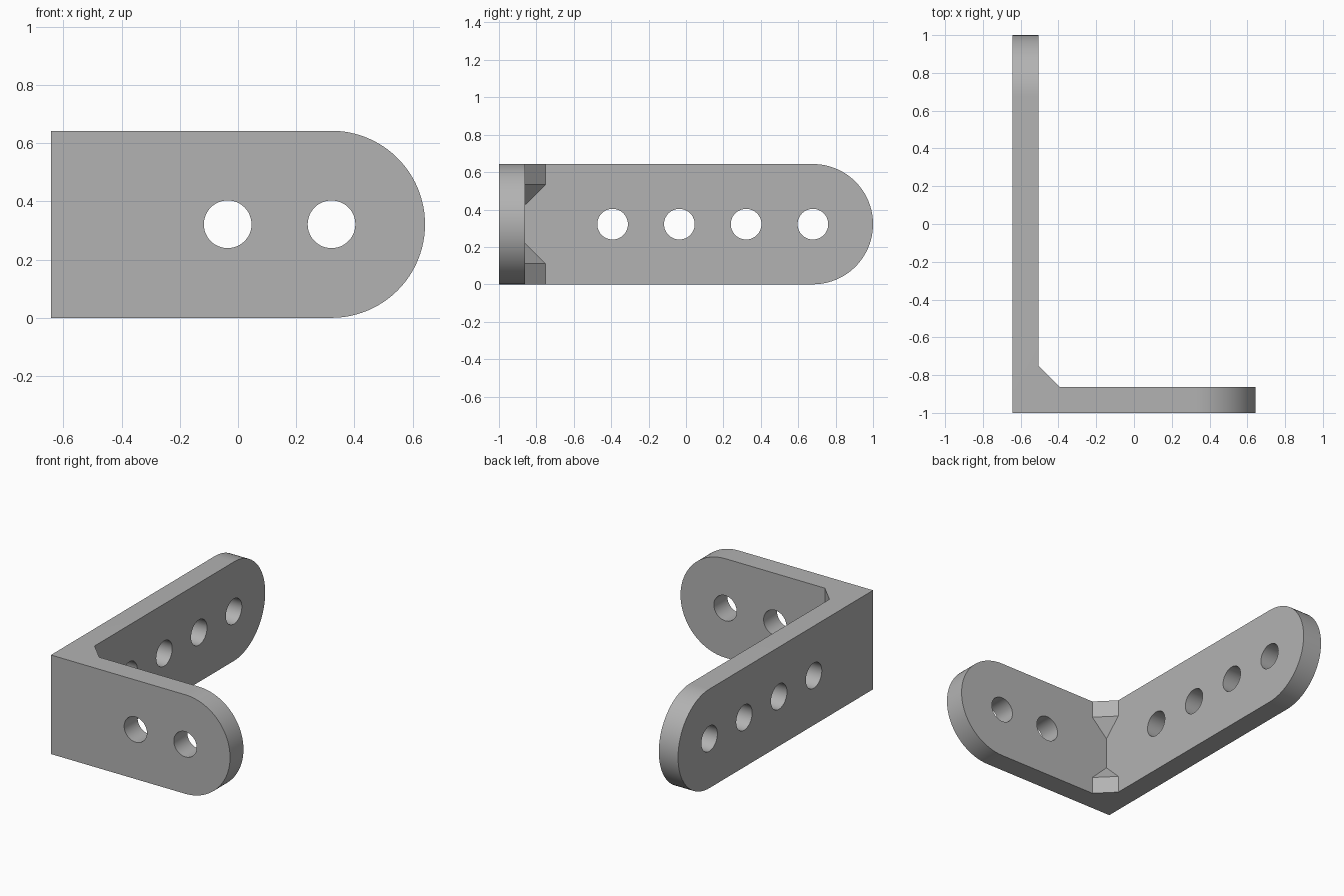
import bpy, bmesh, math
from mathutils import Vector

if "Cube" in bpy.data.objects:
    bpy.data.objects.remove(bpy.data.objects["Cube"], do_unlink=True)

X, Y = 0.643, 1.0           # half extents
R = X / 2                   # rounded end radius, half of the height
T = 0.138                   # plate thickness
HOLE, PITCH = 0.082, 0.357  # hole radius and spacing
G = 0.112                   # gusset leg length

grey = bpy.data.materials.new("plain_grey")
grey.use_nodes = True
colour = (0.45, 0.45, 0.45, 1)
grey.diffuse_color = colour
grey.node_tree.nodes["Principled BSDF"].inputs["Base Color"].default_value = colour


def make_object(name, bm):
    bmesh.ops.recalc_face_normals(bm, faces=bm.faces[:])
    mesh = bpy.data.meshes.new(name)
    bm.to_mesh(mesh)
    bm.free()
    mesh.materials.append(grey)
    obj = bpy.data.objects.new(name, mesh)
    bpy.context.collection.objects.link(obj)
    return obj


def prism(name, outline, place, depths):
    """Extrude a (length, height) outline between two depths."""
    bm = bmesh.new()
    near, far = [[bm.verts.new(place(u, d, z)) for u, z in outline] for d in depths]
    bm.faces.new(near)
    bm.faces.new(far)
    for i in range(len(near)):
        j = (i + 1) % len(near)
        bm.faces.new((near[i], near[j], far[j], far[i]))
    return make_object(name, bm)


def arc(u, radius, start, sweep, steps):
    return [(u + radius * math.cos(start + sweep * i / steps),
             R + radius * math.sin(start + sweep * i / steps)) for i in range(steps + 1)]


def combine(target, tool, operation):
    mod = target.modifiers.new("combine", "BOOLEAN")
    mod.operation, mod.solver, mod.object = operation, "EXACT", tool
    bpy.context.view_layer.objects.active = target
    bpy.ops.object.modifier_apply(modifier=mod.name)
    bpy.data.objects.remove(tool, do_unlink=True)


def arm(name, start, end, holes, place):
    """Plate with one rounded end and a row of holes."""
    outline = [(start, 0)] + arc(end - R, R, -math.pi / 2, math.pi, 48) + [(start, 2 * R)]
    plate = prism(name, outline, place, (0, T))
    for i in range(holes):
        circle = arc(end - R - i * PITCH, HOLE, 0, 2 * math.pi, 48)[:-1]
        combine(plate, prism("hole_cutter", circle, place, (-T, 2 * T)), "DIFFERENCE")
    return plate


def gusset(name, outer, inward):
    """Corner block that tapers away towards mid height."""
    corner = Vector((T - X, T - Y, 0))
    sink = 0.05
    slope = 0.11 * (G / 2 + sink) / (G / 2)
    legs = [corner + Vector((0, G, 0)), corner + Vector((G, 0, 0))]
    root = corner - Vector((sink, sink, 0))
    bm = bmesh.new()
    for p in legs:
        for z in (outer, outer + inward * 0.11):
            bm.verts.new((p.x, p.y, z))
    for z in (outer, outer + inward * (0.11 + slope)):
        bm.verts.new((root.x, root.y, z))
    bmesh.ops.convex_hull(bm, input=bm.verts[:])
    return make_object(name, bm)


# Two arms and two gussets joined into a single bracket
bracket = arm("angle_bracket", -X, X, 2, lambda u, d, z: (u, d - Y, z))
side_arm = arm("side_arm", -Y, Y, 4, lambda u, d, z: (d - X, u, z))
combine(bracket, side_arm, "UNION")
combine(bracket, gusset("lower_gusset", 0, 1), "UNION")
combine(bracket, gusset("upper_gusset", 2 * R, -1), "UNION")

# Merge coplanar pieces left by the joins
bm = bmesh.new()
bm.from_mesh(bracket.data)
bmesh.ops.remove_doubles(bm, verts=bm.verts[:], dist=1e-5)
bmesh.ops.dissolve_limit(bm, angle_limit=math.radians(0.5), verts=bm.verts[:], edges=bm.edges[:])
bm.to_mesh(bracket.data)
bm.free()

bpy.ops.object.select_all(action="DESELECT")
bracket.select_set(True)
bpy.context.view_layer.objects.active = bracket
bpy.ops.object.shade_smooth_by_angle(angle=math.radians(30))
